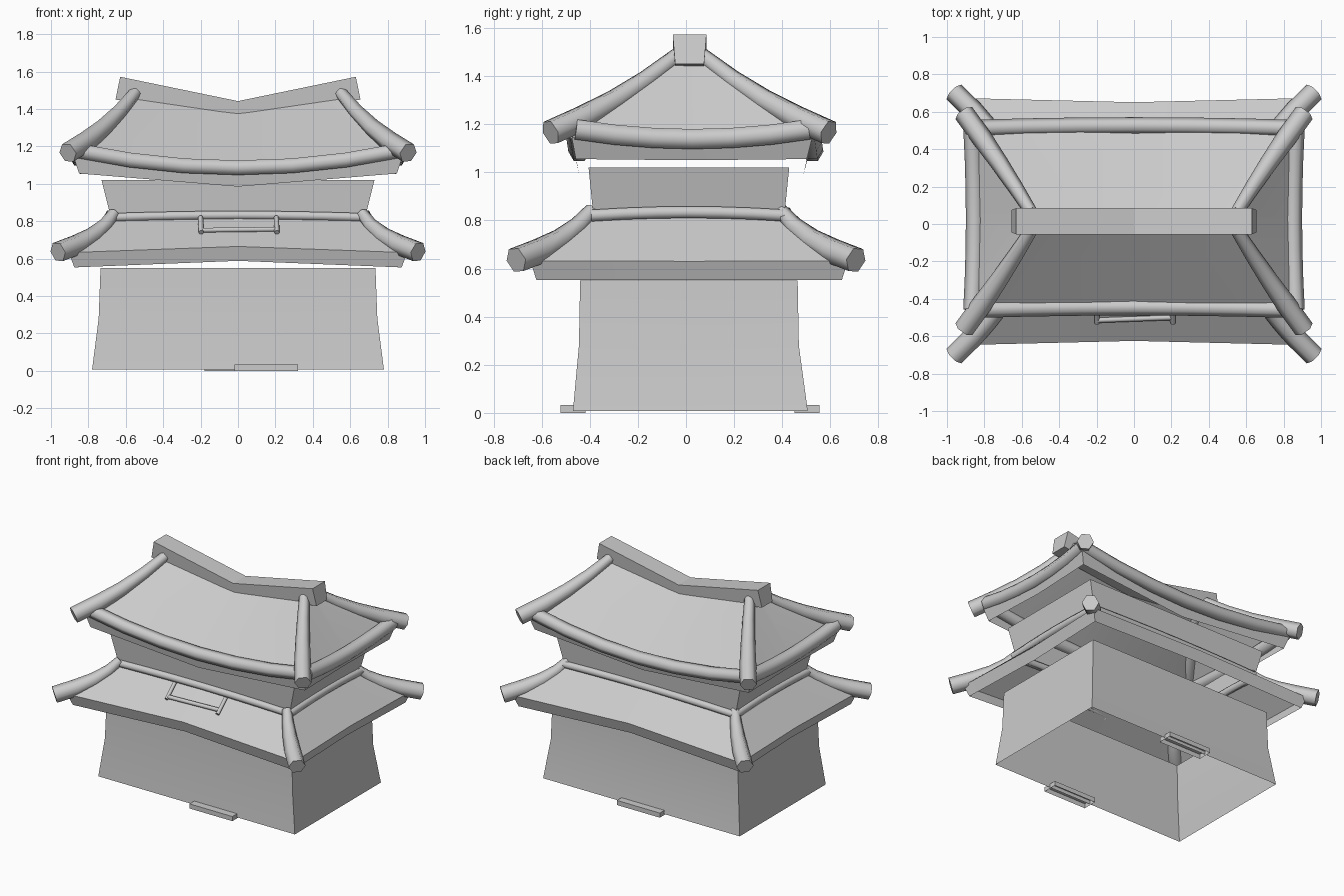
import bpy
import bmesh
from math import radians
from mathutils import Vector

if "Cube" in bpy.data.objects:
    bpy.data.objects.remove(bpy.data.objects["Cube"])

GREY = (0.6, 0.6, 0.6, 1.0)
stone = bpy.data.materials.new("plain_grey")
stone.use_nodes = True
stone.diffuse_color = GREY
stone.node_tree.nodes["Principled BSDF"].inputs["Base Color"].default_value = GREY


def finish(obj, angle=35):
    """Give the part its colour and smooth shading with sharp edges kept."""
    obj.data.materials.clear()
    obj.data.materials.append(stone)
    bpy.ops.object.select_all(action="DESELECT")
    obj.select_set(True)
    bpy.context.view_layer.objects.active = obj
    bpy.ops.object.shade_smooth_by_angle(angle=radians(angle))
    return obj


def loft(name, rings, caps=False, angle=35):
    """Skin a stack of closed rings, listed from the bottom up."""
    bm = bmesh.new()
    rows = [[bm.verts.new(p) for p in ring] for ring in rings]
    n = len(rows[0])
    for low, high in zip(rows, rows[1:]):
        for i in range(n):
            j = (i + 1) % n
            bm.faces.new((low[i], low[j], high[j], high[i]))
    if caps:
        bm.faces.new(rows[0][::-1])
        bm.faces.new(rows[-1])
        bmesh.ops.recalc_face_normals(bm, faces=bm.faces[:])
    mesh = bpy.data.meshes.new(name)
    bm.to_mesh(mesh)
    bm.free()
    obj = bpy.data.objects.new(name, mesh)
    bpy.context.collection.objects.link(obj)
    return finish(obj, angle)


def ring(cy, hx, hy, z, front_z=None, side_z=None, bow=0.0):
    """Rectangle with a midpoint on each side that may be raised or drawn in."""
    fz = z if front_z is None else front_z
    sz = z if side_z is None else side_z
    return [(-hx, cy - hy, z), (0, cy - hy + bow, fz), (hx, cy - hy, z), (hx - bow, cy, sz),
            (hx, cy + hy, z), (0, cy + hy - bow, fz), (-hx, cy + hy, z), (-hx + bow, cy, sz)]


def tube(name, points, radii):
    """Six-sided capped tube along a path."""
    curve = bpy.data.curves.new(name, "CURVE")
    curve.dimensions = "3D"
    curve.bevel_depth = 1.0
    curve.bevel_resolution = 1
    curve.use_fill_caps = True
    spline = curve.splines.new("POLY")
    spline.points.add(len(points) - 1)
    for sp, p, r in zip(spline.points, points, radii):
        sp.co = (*p, 1)
        sp.radius = r
    obj = bpy.data.objects.new(name, curve)
    bpy.context.collection.objects.link(obj)
    bpy.ops.object.select_all(action="DESELECT")
    obj.select_set(True)
    bpy.context.view_layer.objects.active = obj
    bpy.ops.object.convert(target="MESH")
    return finish(bpy.context.view_layer.objects.active, 65)


def bowed(a, mid, b, steps=6):
    """Parabola passing through three points."""
    a, mid, b = Vector(a), Vector(mid), Vector(b)
    out = []
    for k in range(steps + 1):
        t = k / steps
        out.append(a * (1 - t) * (1 - 2 * t) + mid * 4 * t * (1 - t) + b * t * (2 * t - 1))
    return out


def tube_frame(prefix, cy, hx, hy, z, front_z, side_z, bow, r, side_r):
    """Four bowed tubes around a roof edge."""
    for s, word in ((-1, "front"), (1, "back")):
        y = cy + s * hy
        path = bowed((-hx, y, z), (0, y + bow, front_z), (hx, y, z))
        tube(f"{prefix}_{word}", path, [r] * len(path))
    for s, word in ((-1, "right"), (1, "left")):
        path = bowed((s * hx, cy - hy, z), (s * (hx - bow), cy, side_z), (s * hx, cy + hy, z))
        tube(f"{prefix}_{word}", path, [side_r] * len(path))


def hips(prefix, cy, a, mid, b, r0, r1):
    """Four tapered tubes down the roof corners."""
    for sx, side in ((-1, "right"), (1, "left")):
        for sy, end in ((-1, "front"), (1, "back")):
            pts = [(sx * p.x, cy + sy * p.y, p.z) for p in bowed(a, mid, b, 4)]
            radii = [r0 + (r1 - r0) * min(1, k / 3) for k in range(5)]
            tube(f"{prefix}_{end}_{side}", pts, radii)


# Flared walls of both storeys, open at the ends
loft("lower_wall", [ring(0.018, 0.78, 0.488, 0.008), ring(0.012, 0.745, 0.457, 0.28),
                    ring(0.012, 0.735, 0.452, 0.55)])
loft("upper_wall", [ring(0.012, 0.675, 0.395, 0.8), ring(0.012, 0.73, 0.417, 1.02)])

# Lower skirt roof with its slanted eave band
loft("lower_roof", [
    ring(0.013, 0.875, 0.635, 0.553, 0.588, 0.553, 0.022),
    ring(0.013, 0.905, 0.66, 0.632, 0.665, 0.63, 0.022),
    ring(0.013, 0.67, 0.40, 0.815, 0.828, 0.825)])
tube_frame("lower_roof_rim", 0.012, 0.685, 0.405, 0.82, 0.832, 0.834, 0.0, 0.026, 0.028)
hips("lower_hip", 0.0, (0.662, 0.39, 0.843), (0.775, 0.518, 0.722), (0.963, 0.706, 0.635),
     0.031, 0.056)

# Upper hipped roof with its eave band
loft("upper_roof", [
    ring(0.022, 0.85, 0.48, 1.055, 0.985, 1.05, 0.015),
    ring(0.025, 0.88, 0.5, 1.145, 1.075, 1.12, 0.015),
    ring(0.015, 0.57, 0.05, 1.465, 1.38, 1.465)])
tube_frame("upper_eave", 0.027, 0.865, 0.485, 1.178, 1.086, 1.138, 0.014, 0.045, 0.048)
hips("upper_hip", 0.015, (0.55, 0.05, 1.485), (0.718, 0.308, 1.3), (0.91, 0.578, 1.165),
     0.034, 0.055)

# Ridge beam, dipping in the middle
sections = []
for s in (-1, 0, 1):
    low, high = abs(s) * 0.075 + 1.375, abs(s) * 0.13 + 1.442
    sections.append([(s * 0.655, -0.045, low), (s * 0.655, 0.075, low),
                     (s * 0.63, 0.085, high), (s * 0.63, -0.055, high)])
loft("ridge_beam", sections, caps=True, angle=15)

# Small rail lying on the front of the lower roof
for x, word in ((-0.2, "right"), (0.205, "left")):
    tube(f"rail_post_{word}", [(x, -0.43, 0.82), (x + 0.003, -0.53, 0.74)], [0.014] * 2)
tube("rail_bar", [(-0.2, -0.515, 0.752), (0.21, -0.5, 0.757)], [0.014] * 2)


# Hollow doorsteps at front and back
def doorstep(name, x, y):
    bpy.ops.mesh.primitive_cube_add(size=1, location=(x, y, 0.0165))
    obj = bpy.context.object
    obj.name = name
    bm = bmesh.new()
    bm.from_mesh(obj.data)
    bmesh.ops.scale(bm, vec=(0.34, 0.103, 0.033), verts=bm.verts)
    bm.normal_update()
    bmesh.ops.delete(bm, geom=[f for f in bm.faces if f.normal.z < -0.5], context="FACES_ONLY")
    bm.to_mesh(obj.data)
    bm.free()
    finish(obj)


doorstep("front_doorstep", 0.15, -0.47)
doorstep("back_doorstep", -0.01, 0.503)
